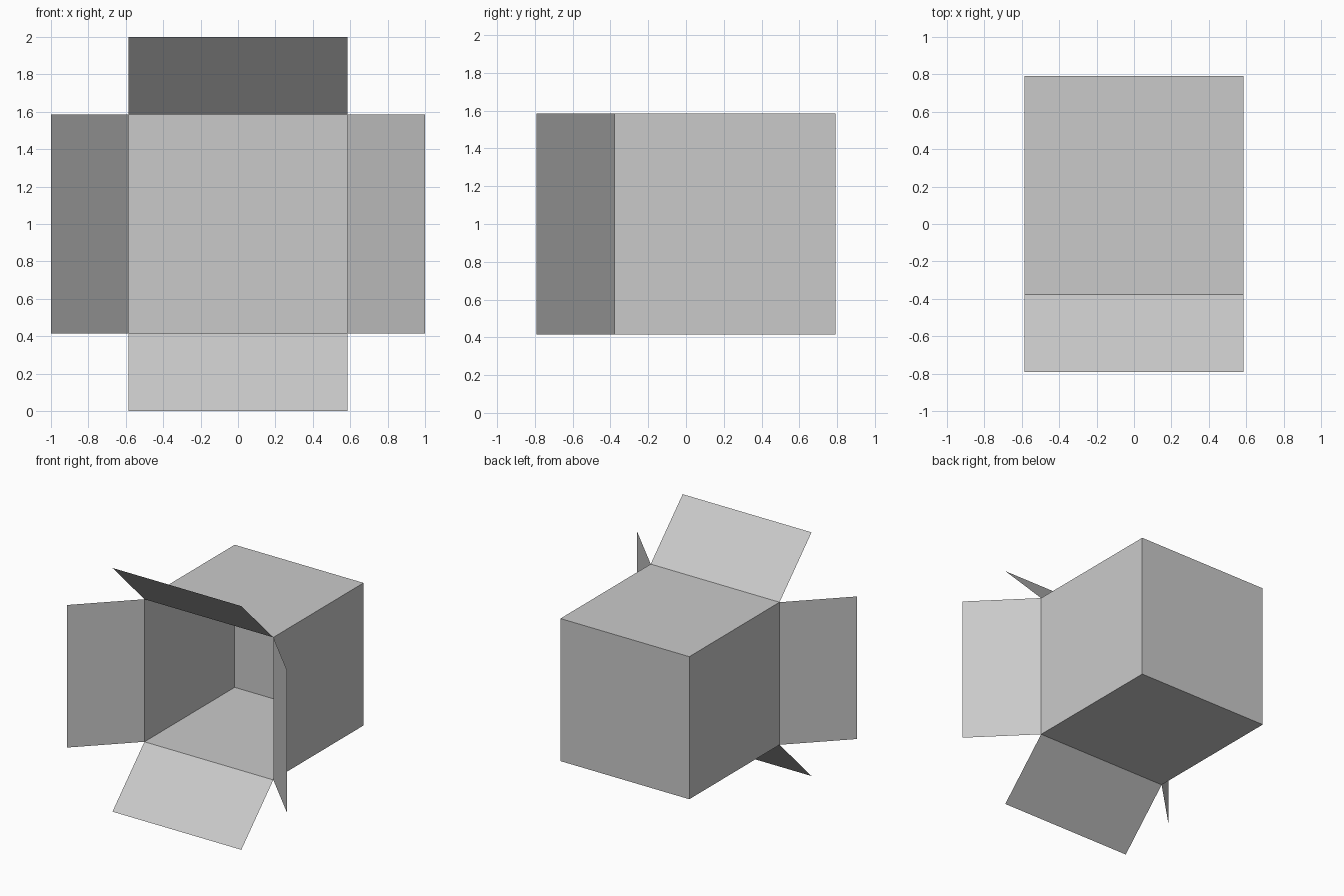
import bpy
import bmesh
from math import pi
from mathutils import Matrix, Vector

cube = bpy.data.objects.get("Cube")
if cube:
    bpy.data.objects.remove(cube, do_unlink=True)

HALF = 0.585      # half the box edge
FLAP = 0.415      # flap reach outwards and forwards (45 degrees)
FRONT = -0.3775   # hinge plane of the open front
BACK = FRONT + 2 * HALF
MID_Z = 1.0

grey = bpy.data.materials.new("light grey card")
grey.use_nodes = True
colour = (0.59, 0.59, 0.59, 1.0)
grey.diffuse_color = colour
grey.node_tree.nodes["Principled BSDF"].inputs["Base Color"].default_value = colour


def add_object(name, bm):
    mesh = bpy.data.meshes.new(name)
    bm.to_mesh(mesh)
    bm.free()
    mesh.materials.append(grey)
    obj = bpy.data.objects.new(name, mesh)
    bpy.context.collection.objects.link(obj)
    return obj


# Box shell: a cube with its front face removed
bm = bmesh.new()
centre = Vector((0, (FRONT + BACK) / 2, MID_Z))
bmesh.ops.create_cube(bm, size=2 * HALF, matrix=Matrix.Translation(centre))
bm.normal_update()
opening = [f for f in bm.faces if f.normal.y < -0.9]
bmesh.ops.delete(bm, geom=opening, context='FACES_ONLY')
add_object("box_shell", bm)

# Four flaps: the top one turned about the y axis in quarter turns
hinge_centre = Matrix.Translation((0, FRONT, MID_Z))
for i, side in enumerate(("top", "left", "bottom", "right")):
    bm = bmesh.new()
    corners = [(-HALF, 0, HALF), (HALF, 0, HALF),
               (HALF, -FLAP, HALF + FLAP), (-HALF, -FLAP, HALF + FLAP)]
    bm.faces.new([bm.verts.new(c) for c in corners])
    bm.transform(hinge_centre @ Matrix.Rotation(i * pi / 2, 4, 'Y'))
    add_object(side + "_flap", bm)
